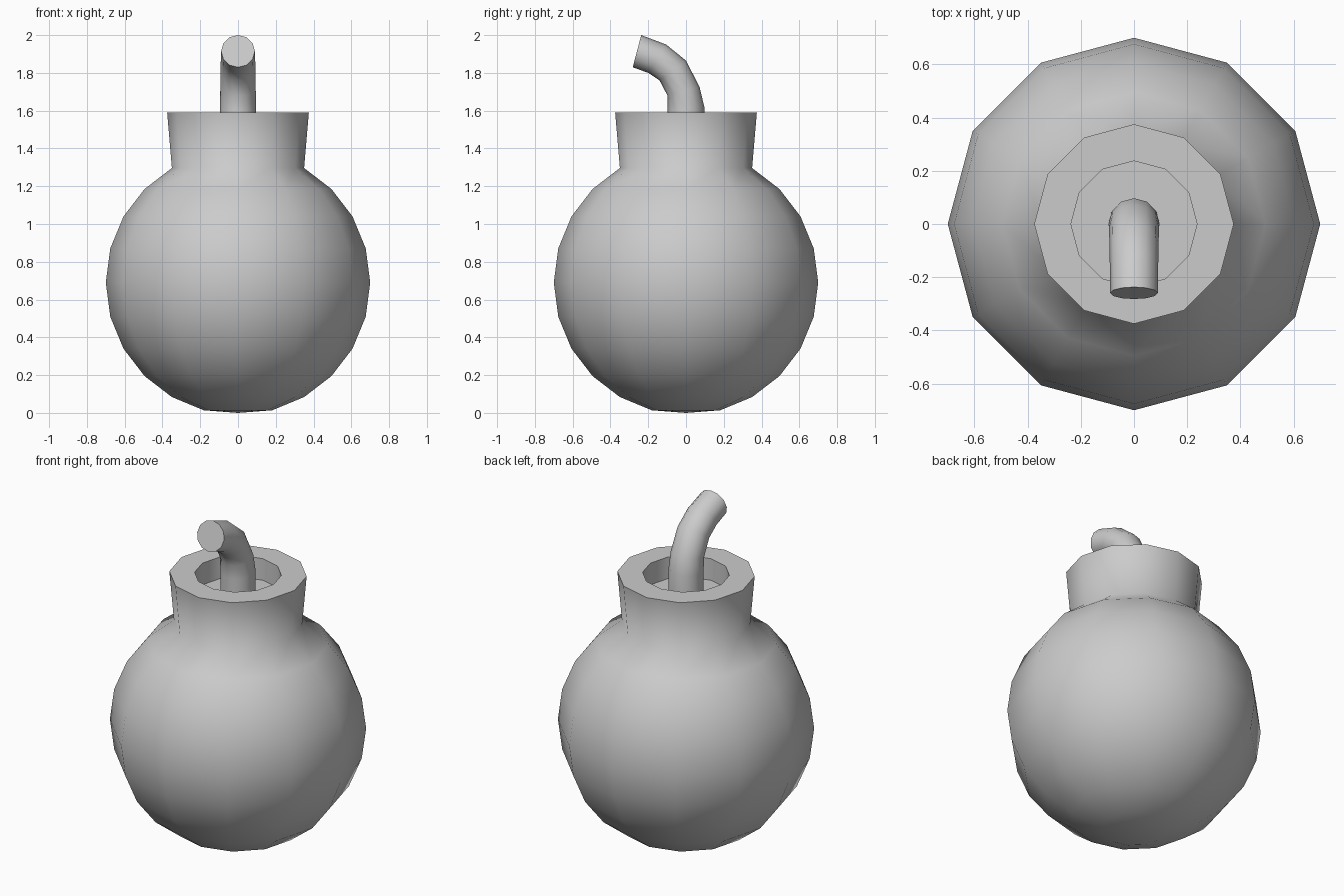
import bpy, bmesh, math

if "Cube" in bpy.data.objects:
    bpy.data.objects.remove(bpy.data.objects["Cube"])

SIDES = 12


def finish(name, rings, cap_start=False, cap_end=False, angle=62):
    """Skin a list of rings (a single-point ring becomes a pole) into an object."""
    bm = bmesh.new()
    vs = [[bm.verts.new(p) for p in ring] for ring in rings]
    for a, b in zip(vs, vs[1:]):
        for i in range(SIDES):
            j = (i + 1) % SIDES
            if len(a) == 1:
                bm.faces.new((a[0], b[j], b[i]))
            else:
                bm.faces.new((a[i], a[j], b[j], b[i]))
    if cap_start:
        bm.faces.new(vs[0])
    if cap_end:
        bm.faces.new(vs[-1])
    bmesh.ops.recalc_face_normals(bm, faces=bm.faces)
    mesh = bpy.data.meshes.new(name)
    bm.to_mesh(mesh)
    bm.free()
    obj = bpy.data.objects.new(name, mesh)
    bpy.context.collection.objects.link(obj)
    bpy.ops.object.select_all(action='DESELECT')
    obj.select_set(True)
    bpy.context.view_layer.objects.active = obj
    bpy.ops.object.shade_smooth_by_angle(angle=math.radians(angle))
    return obj


def angles():
    return [2 * math.pi * i / SIDES for i in range(SIDES)]


# Round body with flared neck and recessed opening
R, CZ = 0.70, 0.69
profile = [(R * math.sin(math.radians(t)), CZ - R * math.cos(math.radians(t)))
           for t in range(15, 151, 15)]
profile += [(0.375, 1.59), (0.237, 1.59), (0.237, 1.46)]
body_rings = [[(0, 0, 0)]]
body_rings += [[(r * math.cos(a), r * math.sin(a), z) for a in angles()]
               for r, z in profile]
finish("body", body_rings, cap_end=True)

# Curved fuse: each ring spans an inner and an outer (y, z) point
spans = [((-0.097, 1.45), (0.097, 1.45)),
         ((-0.097, 1.60), (0.097, 1.62)),
         ((-0.098, 1.68), (0.072, 1.725)),
         ((-0.14, 1.76), (0.0, 1.865)),
         ((-0.20, 1.80), (-0.105, 1.95)),
         ((-0.282, 1.83), (-0.237, 2.0))]
fuse_rings = []
for k, ((y0, z0), (y1, z1)) in enumerate(spans):
    cy, cz, hy, hz = (y0 + y1) / 2, (z0 + z1) / 2, (y1 - y0) / 2, (z1 - z0) / 2
    w = 0.097 - 0.0015 * k
    fuse_rings.append([(w * math.sin(a), cy + hy * math.cos(a), cz + hz * math.cos(a))
                       for a in angles()])
finish("fuse", fuse_rings, cap_start=True, cap_end=True)
